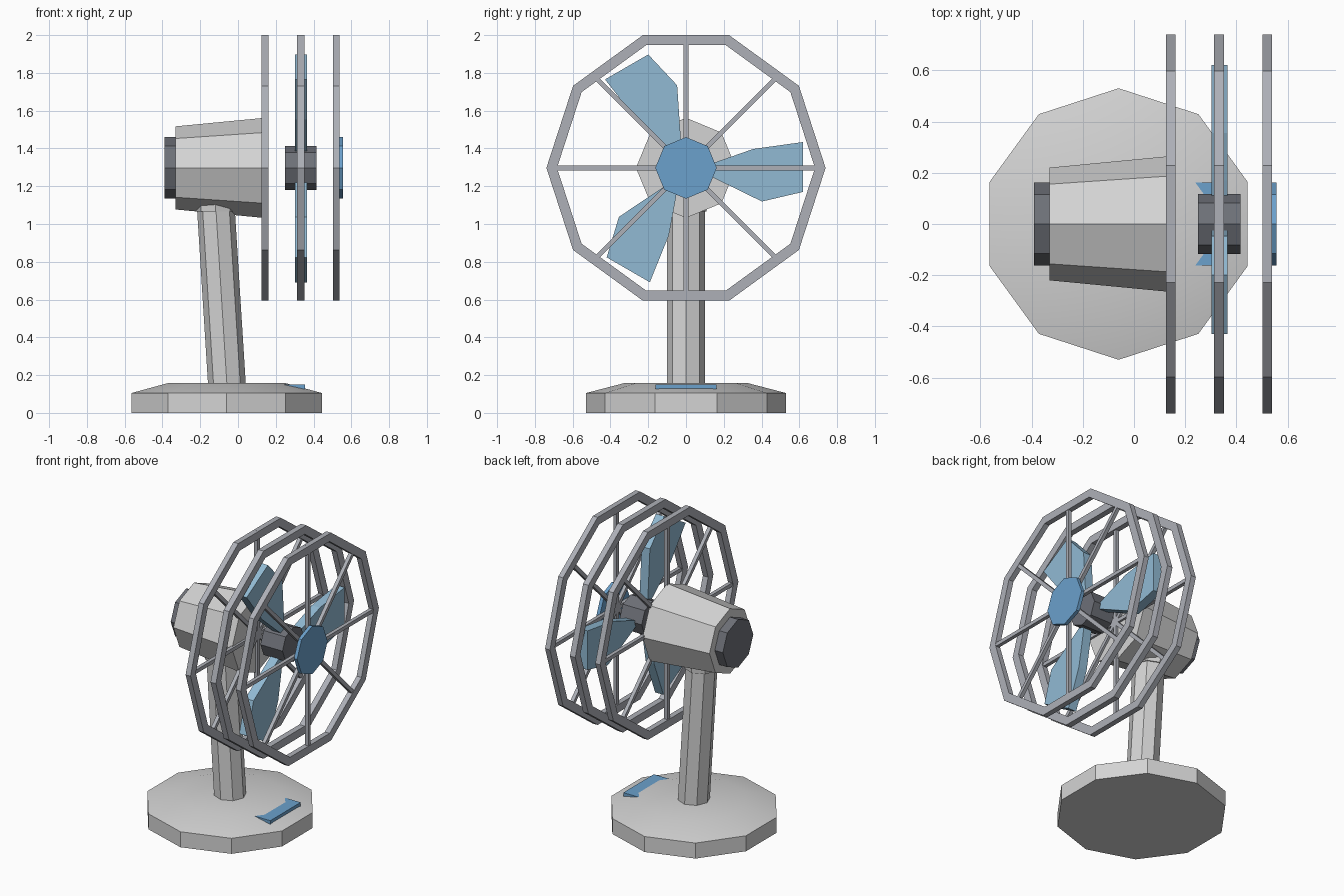
import bpy, bmesh
from math import sin, cos, pi, radians
from mathutils import Matrix, Vector

cube = bpy.data.objects.get("Cube")
if cube:
    bpy.data.objects.remove(cube, do_unlink=True)

HEAD_Z = 1.297   # height of the fan axis


def material(name, srgb):
    rgba = [((c + 0.055) / 1.055) ** 2.4 for c in srgb] + [1]
    m = bpy.data.materials.new(name)
    m.use_nodes = True
    m.diffuse_color = rgba
    m.node_tree.nodes["Principled BSDF"].inputs["Base Color"].default_value = rgba
    return m


SHELL = material("light grey", (0.83, 0.83, 0.83))
WIRE = material("mid grey", (0.68, 0.69, 0.72))
DARK = material("dark grey", (0.43, 0.44, 0.47))
BLADE = material("pale blue", (0.57, 0.73, 0.83))
ACCENT = material("blue", (0.42, 0.63, 0.80))


def finish(name, bm, mat):
    bmesh.ops.recalc_face_normals(bm, faces=bm.faces)
    mesh = bpy.data.meshes.new(name)
    bm.to_mesh(mesh)
    bm.free()
    mesh.materials.append(mat)
    obj = bpy.data.objects.new(name, mesh)
    bpy.context.collection.objects.link(obj)
    return obj


def loft(name, mat, sections, sides=8, turn=0, along_x=True, closed=False):
    """Join polygon rings given as (centre, radius)."""
    bm = bmesh.new()
    rings = []
    for centre, r in sections:
        ring = []
        for i in range(sides):
            a = turn + 2 * pi * i / sides
            u, v = r * cos(a), r * sin(a)
            ring.append(bm.verts.new(Vector(centre) + Vector((0, u, v) if along_x else (u, v, 0))))
        rings.append(ring)
    pairs = list(zip(rings, rings[1:]))
    if closed:
        pairs.append((rings[-1], rings[0]))
    else:
        bm.faces.new(rings[0])
        bm.faces.new(rings[-1])
    for lo, hi in pairs:
        for i in range(sides):
            j = (i + 1) % sides
            bm.faces.new((lo[i], lo[j], hi[j], hi[i]))
    return finish(name, bm, mat)


def axial(name, mat, *profile):
    return loft(name, mat, [((x, 0, HEAD_Z), r) for x, r in profile])


def cage_ring(name, x0, x1):
    outer, inner = 0.739, 0.683
    profile = [(x0, outer), (x1, outer), (x1, inner), (x0, inner)]
    loft(name, WIRE, [((x, 0, HEAD_Z), r) for x, r in profile], sides=10, closed=True)


def add_box(bm, size, centre, rot=Matrix()):
    bmesh.ops.create_cube(bm, size=1, matrix=rot @ Matrix.Translation(centre) @ Matrix.Diagonal((*size, 1)))


def cage_spokes(name, x):
    bm = bmesh.new()
    for k in range(4):
        rot = Matrix.Translation((x, 0, HEAD_Z)) @ Matrix.Rotation(k * pi / 4, 4, 'X')
        add_box(bm, (0.025, 1.406, 0.025), (0, 0, 0), rot)
    finish(name, bm, WIRE)


# Base, with a soft bevelled top
base = loft("base", SHELL, [((-0.06, 0, z), r) for z, r in ((0, 0.53), (0.105, 0.53), (0.158, 0.326))],
            sides=10, turn=radians(18), along_x=False)
base.data.shade_smooth()
base.data.set_sharp_from_angle(angle=radians(30))

# Button set into the base slope
bm = bmesh.new()
add_box(bm, (0.115, 0.325, 0.025), (0.298, 0, 0.138))
finish("base_button", bm, ACCENT)

# Leaning stem and its collar
loft("stem", SHELL, [((-0.058, 0, 0.14), 0.1), ((-0.122, 0, 1.16), 0.1)], along_x=False)
loft("stem_collar", SHELL, [((-0.118, 0, 1.065), 0.108), ((-0.123, 0, 1.18), 0.115)], along_x=False)

# Motor housing, rear cap, hub and front badge disc
axial("motor_housing", SHELL, (-0.33, 0.22), (0.14, 0.265))
axial("rear_cap", DARK, (-0.39, 0.163), (-0.325, 0.163))
axial("blade_hub", DARK, (0.25, 0.117), (0.415, 0.117))
axial("front_disc", ACCENT, (0.533, 0.163), (0.557, 0.163))

# Cage rings and spokes
cage_ring("rear_cage_ring", 0.125, 0.162)
cage_ring("middle_cage_ring", 0.312, 0.352)
cage_ring("front_cage_ring", 0.502, 0.538)
cage_spokes("rear_cage_spokes", 0.142)
cage_spokes("front_cage_spokes", 0.523)

# Three blades
outline = [(0.08, 0.0), (0.17, 0.035), (0.355, 0.10), (0.62, 0.137),
           (0.62, -0.127), (0.402, -0.178), (0.08, -0.02)]
for k in range(3):
    bm = bmesh.new()
    face = bm.faces.new([bm.verts.new((0.303, y, z)) for y, z in outline])
    ext = bmesh.ops.extrude_face_region(bm, geom=[face])
    bmesh.ops.translate(bm, vec=(0.062, 0, 0), verts=[v for v in ext["geom"] if isinstance(v, bmesh.types.BMVert)])
    bm.transform(Matrix.Translation((0, 0, HEAD_Z)) @ Matrix.Rotation(k * 2 * pi / 3, 4, 'X'))
    finish(f"blade_{k + 1}", bm, BLADE)
